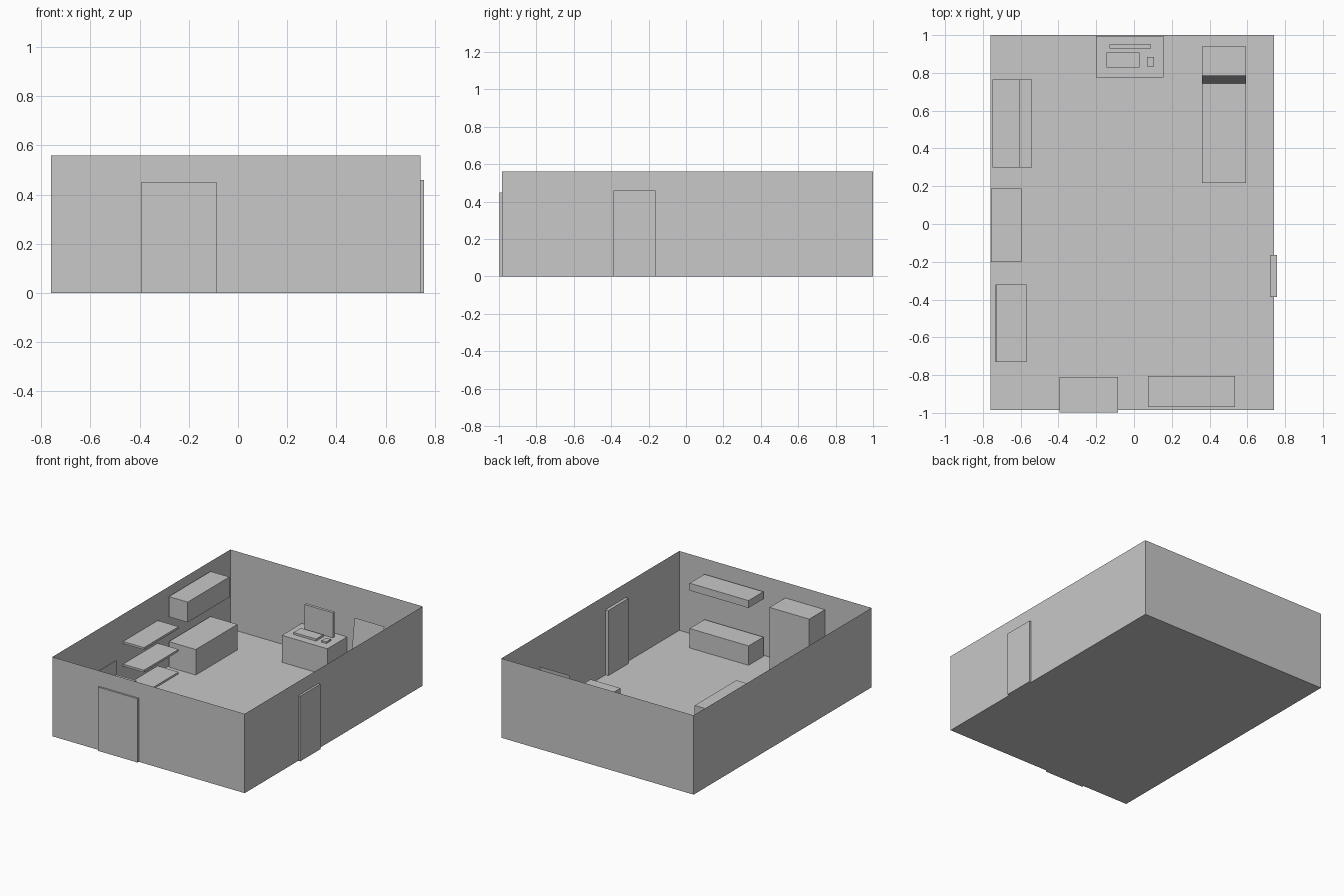
import bpy
import bmesh

if "Cube" in bpy.data.objects:
    bpy.data.objects.remove(bpy.data.objects["Cube"])

# One plain grey for the whole room
grey = bpy.data.materials.new("light_grey")
grey.diffuse_color = (0.58, 0.58, 0.58, 1)
grey.use_nodes = True
grey.node_tree.nodes["Principled BSDF"].inputs["Base Color"].default_value = grey.diffuse_color


def finish(name, bm):
    mesh = bpy.data.meshes.new(name)
    bm.to_mesh(mesh)
    bm.free()
    mesh.materials.append(grey)
    obj = bpy.data.objects.new(name, mesh)
    bpy.context.collection.objects.link(obj)
    return obj


def box(name, x, y, z, open_top=False):
    """Axis-aligned box from (min, max) ranges."""
    bm = bmesh.new()
    bmesh.ops.create_cube(bm, size=1)
    for v in bm.verts:
        v.co = [r[0] if c < 0 else r[1] for r, c in zip((x, y, z), v.co)]
    bm.normal_update()
    if open_top:
        lid = [f for f in bm.faces if f.normal.z > 0.9]
        bmesh.ops.delete(bm, geom=lid, context='FACES_ONLY')
    return finish(name, bm)


def panel(name, corners):
    """Single flat sheet."""
    bm = bmesh.new()
    bm.faces.new([bm.verts.new(c) for c in corners])
    return finish(name, bm)


# Room shell: floor and four thin walls without a roof
box("room_shell", (-0.76, 0.742), (-0.985, 1.0), (0, 0.56), open_top=True)

# Wardrobe in the front wall and door in the right wall
box("wardrobe", (-0.395, -0.085), (-0.998, -0.81), (0, 0.45))
box("side_door", (0.72, 0.757), (-0.387, -0.163), (0, 0.46))

# Low cabinet with a wall cabinet above it, on the left wall
cab_y = (0.30, 0.765)
box("low_cabinet", (-0.75, -0.54), cab_y, (0, 0.18))
box("wall_cabinet", (-0.75, -0.603), cab_y, (0.355, 0.498))

# Three open shelves on the left wall
for i, z in enumerate((0.05, 0.21, 0.37)):
    box(f"wall_shelf_{i + 1}", (-0.757, -0.595), (-0.20, 0.187), (z - 0.015, z))

# Seat with a thin upright back against the left wall
box("seat", (-0.733, -0.57), (-0.73, -0.32), (0, 0.19))
box("seat_back", (-0.733, -0.725), (-0.73, -0.32), (0.19, 0.29))

# Bench with a shelf above it, by the front wall
bench_x, bench_y = (0.075, 0.535), (-0.97, -0.805)
box("bench", bench_x, bench_y, (0, 0.137))
box("bench_shelf", bench_x, bench_y, (0.405, 0.457))

# Bed with a leaning headboard
bed_x = (0.36, 0.593)
box("bed", bed_x, (0.217, 0.94), (0, 0.153))
panel("headboard", [(bed_x[0], 0.745, 0.153), (bed_x[1], 0.745, 0.153),
                    (bed_x[1], 0.785, 0.46), (bed_x[0], 0.785, 0.46)])

# Desk with keyboard, mouse and screen
top = 0.19
box("desk", (-0.20, 0.155), (0.775, 0.995), (0, top))
box("keyboard", (-0.145, 0.03), (0.828, 0.908), (top, top + 0.015))
box("mouse", (0.068, 0.105), (0.835, 0.885), (top, top + 0.012))
box("screen", (-0.13, 0.09), (0.93, 0.95), (top, 0.367))
